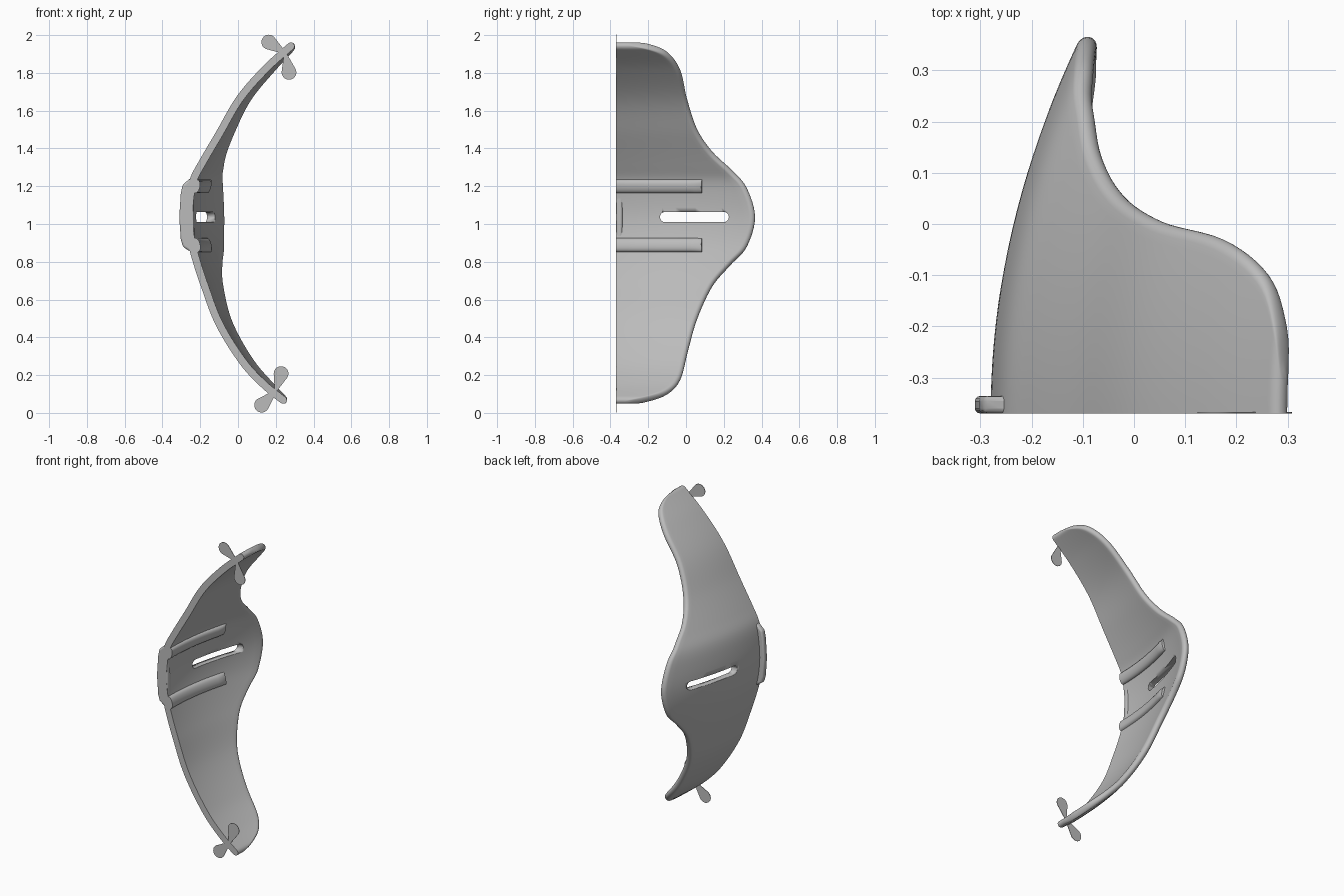
import bpy, bmesh, math
from mathutils import Vector

if "Cube" in bpy.data.objects:
    bpy.data.objects.remove(bpy.data.objects["Cube"])

grey = bpy.data.materials.new("plain_grey")
grey.use_nodes = True
colour = (0.5, 0.5, 0.5, 1)
grey.diffuse_color = colour
grey.node_tree.nodes["Principled BSDF"].inputs["Base Color"].default_value = colour

FRONT, HALF, RIM = -0.37, 0.02, 0.022

# Shell bend (z, x) and rim outline (y, z)
BEND = [(.05, .262), (.143, .145), (.26, .034), (.47, -.098), (.68, -.179),
        (.815, -.223), (.92, -.249), (1.035, -.26), (1.15, -.252), (1.24, -.233),
        (1.317, -.193), (1.476, -.1), (1.67, .014), (1.83, .155), (1.955, .295)]
OUTLINE = [(-.31, .055), (-.217, .068), (-.1, .106), (-.03, .18), (.01, .33),
           (.058, .497), (.138, .67), (.233, .783), (.32, .88), (.364, 1.035),
           (.32, 1.19), (.243, 1.28), (.138, 1.38), (.058, 1.5), (.005, 1.66),
           (-.03, 1.81), (-.095, 1.9), (-.19, 1.94), (-.3, 1.955)]


def bend(z):
    """Smooth interpolation of the bend profile."""
    n = len(BEND)
    slope = lambda k: ((BEND[min(k + 1, n - 1)][1] - BEND[max(k - 1, 0)][1])
                       / (BEND[min(k + 1, n - 1)][0] - BEND[max(k - 1, 0)][0]))
    i = max(k for k in range(n - 1) if k == 0 or BEND[k][0] <= z)
    (z0, x0), (z1, x1) = BEND[i], BEND[i + 1]
    d, t = z1 - z0, (z - z0) / (z1 - z0)
    return ((2*t**3 - 3*t**2 + 1) * x0 + (t**3 - 2*t**2 + t) * d * slope(i)
            + (3*t**2 - 2*t**3) * x1 + (t**3 - t**2) * d * slope(i + 1))


def surface(y, z, offset=0.0):
    """Point on the curved mid surface, moved along its normal."""
    u = (y - FRONT) / 0.73
    dy = 0.35 * u / 0.73
    dz = (bend(z + .004) - bend(z - .004)) / .008
    normal = Vector((1, -dy, -dz)).normalized()
    return Vector((bend(z) + 0.175 * u * u, y, z)) + normal * offset


def spline(points, steps):
    """Catmull-Rom through the points."""
    p = [Vector(q) for q in points]
    p = [2 * p[0] - p[1]] + p + [2 * p[-1] - p[-2]]
    out = []
    for a, b, c, d in zip(p, p[1:], p[2:], p[3:]):
        for k in range(steps):
            t = k / steps
            out.append(0.5 * (2*b + (c - a)*t + (2*a - 5*b + 4*c - d)*t*t
                              + (3*b - a - 3*c + d)*t**3))
    return out + [p[-2]]


def finish(name, bm, angle=40):
    bmesh.ops.remove_doubles(bm, verts=bm.verts, dist=1e-5)
    bmesh.ops.recalc_face_normals(bm, faces=bm.faces)
    mesh = bpy.data.meshes.new(name)
    bm.to_mesh(mesh)
    bm.free()
    mesh.materials.append(grey)
    ob = bpy.data.objects.new(name, mesh)
    bpy.context.collection.objects.link(ob)
    bpy.ops.object.select_all(action='DESELECT')
    ob.select_set(True)
    bpy.context.view_layer.objects.active = ob
    bpy.ops.object.shade_smooth_by_angle(angle=math.radians(angle))
    return ob


def skin(bm, rows):
    """Join rows of points with quads."""
    grid = [[bm.verts.new(p) for p in row] for row in rows]
    for r, s in zip(grid, grid[1:]):
        for j in range(len(r) - 1):
            bm.faces.new((r[j], r[j + 1], s[j + 1], s[j]))
    return grid


def prism(name, points, axis, depth, angle=40):
    """Extrude a closed polygon along an axis."""
    bm = bmesh.new()
    face = bm.faces.new([bm.verts.new(p) for p in points])
    ext = bmesh.ops.extrude_face_region(bm, geom=[face])
    moved = [v for v in ext["geom"] if isinstance(v, bmesh.types.BMVert)]
    bmesh.ops.translate(bm, verts=moved, vec=Vector(axis) * depth)
    return finish(name, bm, angle)


def roundness(d):
    k = 1 - min(max(d / RIM, 0), 1)
    return math.sqrt(1 - k * k)


# Curved shell: two sheets that meet in a rounded rim, closed along the front
bm = bmesh.new()
rim = spline(OUTLINE, 6)
low, high = rim[0].y, rim[-1].y
sheets = []
for side in (1, -1):
    rows = []
    for y_edge, z in rim:
        inner = y_edge - RIM
        ys = [FRONT + (inner - FRONT) * k / 20 for k in range(20)]
        ys += [inner + RIM * math.sin(k * math.pi / 12) for k in range(7)]
        end = roundness(min(z - low, high - z) * 1.4)
        rows.append([surface(y, z, side * HALF * end * roundness(y_edge - y)) for y in ys])
    sheets.append(skin(bm, rows))
a, b = [[row[0] for row in sheet] for sheet in sheets]
for k in range(1, len(a) - 2):
    bm.faces.new((a[k], a[k + 1], b[k + 1], b[k]))
for k, m in ((0, 1), (-1, -2)):
    bm.faces.new((a[k], a[m], b[m]))
shell = finish("curved_shell", bm)

# Strap slot cut through the middle
arc = [(math.cos(t * math.pi / 8), math.sin(t * math.pi / 8)) for t in range(-4, 5)]
slot = [(-1, .2 + .027 * c, 1.037 + .027 * s) for c, s in arc]
slot += [(-1, -.111 - .027 * c, 1.037 - .027 * s) for c, s in arc]
cutter = prism("slot_cutter", slot, (1, 0, 0), 2)
cutter.hide_render = True
cut = shell.modifiers.new("slot", 'BOOLEAN')
cut.operation, cut.solver, cut.object = 'DIFFERENCE', 'EXACT', cutter
bpy.context.view_layer.objects.active = shell
bpy.ops.object.modifier_apply(modifier="slot")
bpy.data.objects.remove(cutter)

# Two raised ribs on the hollow side
for name, zc in (("upper_rib", 1.204), ("lower_rib", .884)):
    bm = bmesh.new()
    rows = []
    for k in range(17):
        y = FRONT + .46 * k / 16
        fade = 1 if k < 16 else .7
        rows.append([surface(y, zc + .038 * math.cos(t * math.pi / 12),
                             .012 + .03 * fade * math.sin(t * math.pi / 12) ** .6)
                     for t in range(13)])
    grid = skin(bm, rows)
    for row in (grid[0], grid[-1]):
        bm.faces.new(row)
    finish(name, bm)

# Thickened lip on the outer side of the front edge
lip = [(-.235, 1.25), (-.262, 1.235), (-.294, 1.205), (-.303, 1.16), (-.311, 1.035),
       (-.303, .92), (-.292, .88), (-.262, .86), (-.23, .85)]
lip_ob = prism("front_lip", [(x, FRONT, z) for x, z in lip], (0, 1, 0), .034)
bevel = lip_ob.modifiers.new("soft_edge", 'BEVEL')
bevel.width, bevel.segments, bevel.limit_method = .01, 3, 'ANGLE'

# Flat teardrop tabs at both ends of the front edge
TABS = [("upper_outer", (.25, 1.905), (.163, 1.963)), ("upper_inner", (.25, 1.905), (.27, 1.803)),
        ("lower_inner", (.2, .117), (.228, .208)), ("lower_outer", (.2, .117), (.125, .041))]
for name, root, tip in TABS:
    root, tip = Vector(root), Vector(tip)
    along = (tip - root).normalized()
    across = Vector((-along.y, along.x))
    pts = [root - across * .006, root + across * .006]
    for t in range(17):
        w = math.radians(110 - 220 * t / 16)
        pts.append(tip + .039 * (along * math.cos(w) + across * math.sin(w)))
    prism(name + "_tab", [(p.x, FRONT, p.y) for p in pts], (0, 1, 0), .003)
